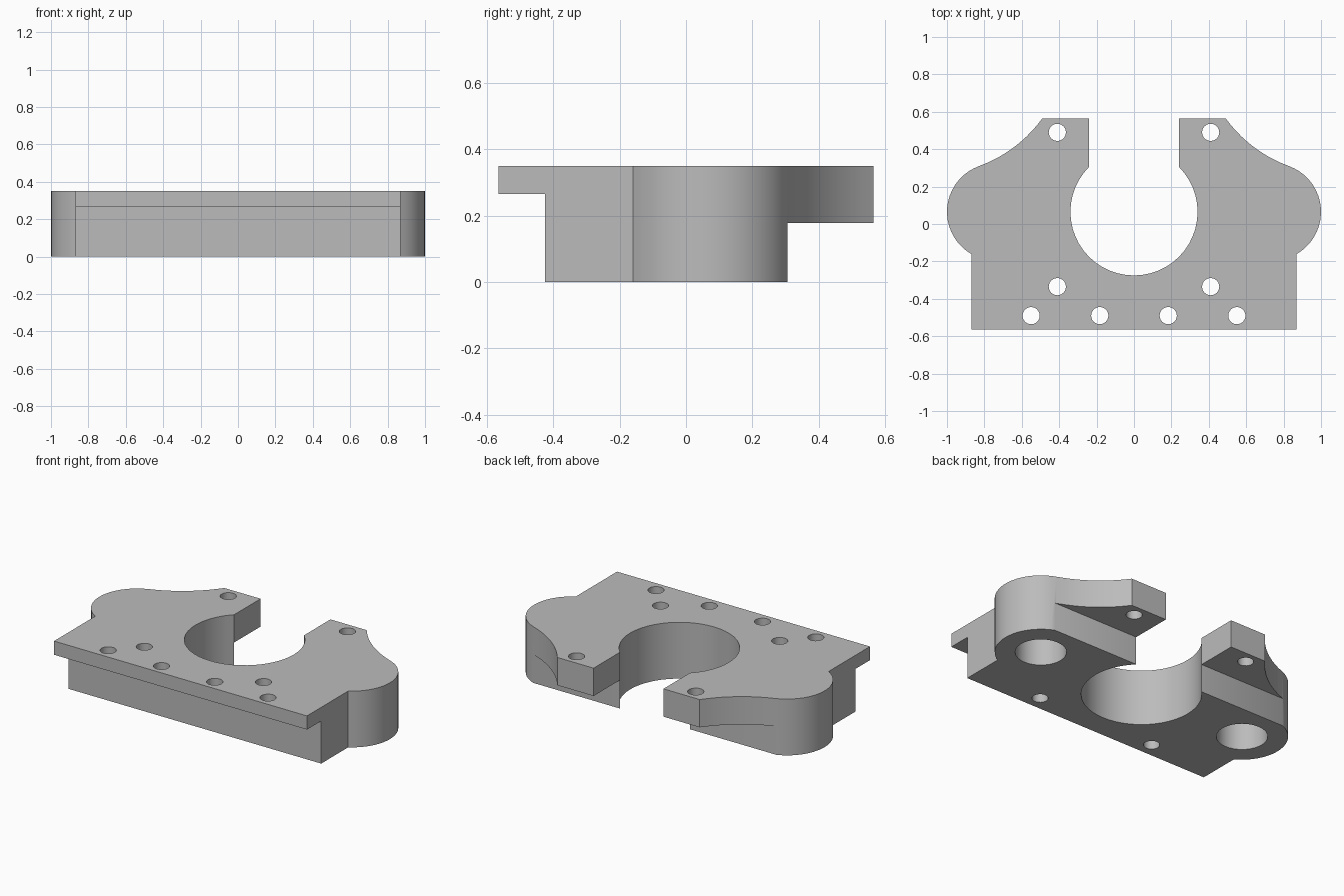
import bpy
import bmesh
from math import sin, cos, radians, atan2, degrees
from mathutils import Vector

cube = bpy.data.objects.get("Cube")
if cube:
    bpy.data.objects.remove(cube)

HEIGHT = 0.35
MID_Y = 0.065          # shared centre line of bore and side lobes
BORE_R, LOBE_R, LOBE_X = 0.34, 0.26, 0.74

grey = bpy.data.materials.new("plain grey")
grey.use_nodes = True
grey.diffuse_color = (0.5, 0.5, 0.5, 1)
grey.node_tree.nodes["Principled BSDF"].inputs["Base Color"].default_value = (0.5, 0.5, 0.5, 1)


def arc(cx, cy, r, start, end, steps):
    angles = [radians(start + (end - start) * i / steps) for i in range(steps + 1)]
    return [(cx + r * cos(a), cy + r * sin(a)) for a in angles]


def prism(name, outline, z0, z1):
    """Extrude a closed outline between two heights."""
    bm = bmesh.new()
    face = bm.faces.new([bm.verts.new((x, y, z0)) for x, y in outline])
    top = bmesh.ops.extrude_face_region(bm, geom=[face])["geom"]
    bmesh.ops.translate(bm, vec=(0, 0, z1 - z0),
                        verts=[v for v in top if isinstance(v, bmesh.types.BMVert)])
    bmesh.ops.recalc_face_normals(bm, faces=bm.faces)
    mesh = bpy.data.meshes.new(name)
    bm.to_mesh(mesh)
    bm.free()
    mesh.materials.append(grey)
    obj = bpy.data.objects.new(name, mesh)
    bpy.context.collection.objects.link(obj)
    return obj


def box(name, y0, y1, z0, z1):
    return prism(name, [(-2, y0), (2, y0), (2, y1), (-2, y1)], z0, z1)


def cylinder(name, x, y, r, z0, z1, sides):
    return prism(name, arc(x, y, r, 0, 360, sides)[:-1], z0, z1)


# Concave fillet, tangent to the lobe and ending at the clamp tip
tip = Vector((0.49, 0.565))
out = Vector((cos(radians(70)), sin(radians(70))))
join = Vector((LOBE_X, MID_Y)) + out * LOBE_R
gap = tip - join
fillet_r = gap.length_squared / (2 * gap.dot(out))
centre = join + out * fillet_r
end = degrees(atan2(tip.y - centre.y, tip.x - centre.x)) % 360

# Half outline, mirrored into the full open clamp profile
half = [(0.87, -0.565)]
half += arc(LOBE_X, MID_Y, LOBE_R, -60, 70, 18)
half += arc(centre.x, centre.y, fillet_r, 250, end, 10)[1:]
half += [(0.24, 0.565)]
half += arc(0, MID_Y, BORE_R, 45, -90, 18)
half = [(min(x, 1.0), y) for x, y in half]
outline = half + [(-x, y) for x, y in reversed(half[:-1])]
body = prism("clamp_body", outline, 0, HEIGHT)

# Undercuts below the front lip and the rear tabs
cutters = [box("front_undercut", -1, -0.425, -1, 0.265),
           box("rear_undercut", 0.306, 1, -1, 0.177)]

# Screw holes and blind pockets under the lobes
for side in (-1, 1):
    for x, y in ((0.41, 0.49), (0.41, -0.335), (0.55, -0.49), (0.183, -0.49)):
        cutters.append(cylinder("screw_hole", side * x, y, 0.046, -1, 1, 24))
    cutters.append(cylinder("lobe_pocket", side * LOBE_X, MID_Y, 0.145, -1, 0.265, 36))

bpy.context.view_layer.objects.active = body
for cutter in cutters:
    cutter.hide_render = True
    mod = body.modifiers.new("cut", "BOOLEAN")
    mod.operation = "DIFFERENCE"
    mod.solver = "EXACT"
    mod.object = cutter
    bpy.ops.object.modifier_apply(modifier=mod.name)
for cutter in cutters:
    bpy.data.objects.remove(cutter)

bpy.ops.object.select_all(action="DESELECT")
body.select_set(True)
bpy.ops.object.shade_smooth_by_angle(angle=radians(30))
